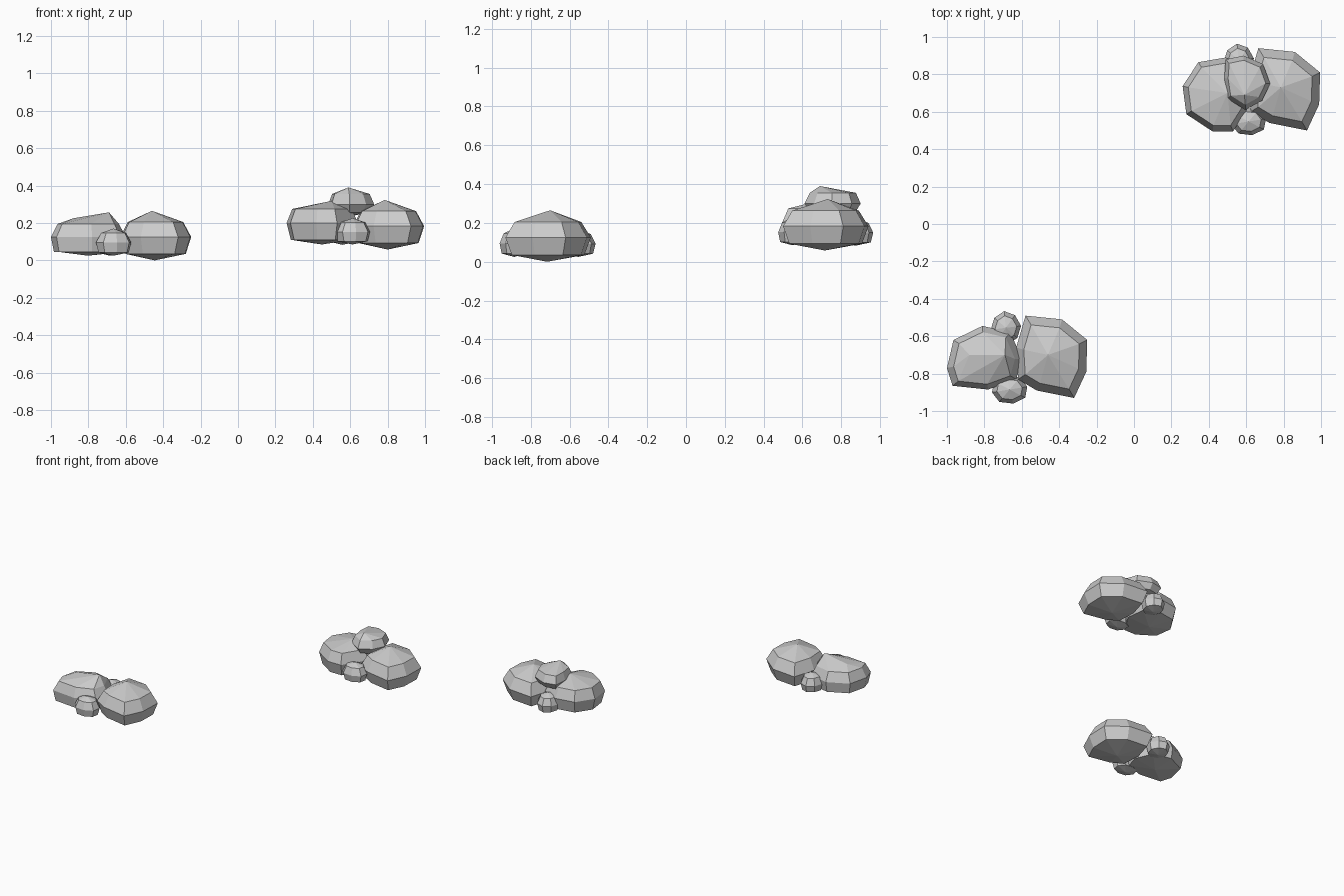
import bpy, bmesh, math
from mathutils import Vector

if "Cube" in bpy.data.objects:
    bpy.data.objects.remove(bpy.data.objects["Cube"])


def rock(name, outline, z, peak, offset=(0, 0, 0), top=0.78, low=0.85):
    """Faceted boulder: outline is the widest ring, z = bottom, low ring, waist, shoulder."""
    bm = bmesh.new()
    cx = sum(p[0] for p in outline) / len(outline)
    cy = sum(p[1] for p in outline) / len(outline)
    for height, s in ((z[1], low), (z[2], 1.0), (z[3], top)):
        for x, y in outline:
            bm.verts.new((cx + (x - cx) * s, cy + (y - cy) * s, height))
    bm.verts.new((cx, cy, z[0]))
    for p in peak:
        bm.verts.new(p)
    res = bmesh.ops.convex_hull(bm, input=bm.verts[:])
    loose = [v for v in bm.verts if not v.link_faces]
    bmesh.ops.delete(bm, geom=loose, context='VERTS')
    bmesh.ops.dissolve_limit(bm, angle_limit=math.radians(4),
                             verts=bm.verts[:], edges=bm.edges[:])
    bmesh.ops.translate(bm, verts=bm.verts[:], vec=Vector(offset))
    bmesh.ops.recalc_face_normals(bm, faces=bm.faces[:])
    me = bpy.data.meshes.new(name)
    bm.to_mesh(me)
    bm.free()
    ob = bpy.data.objects.new(name, me)
    bpy.context.collection.objects.link(ob)
    return ob


def pebble(name, c, r, z0, z1, turn):
    """Small eight-sided stone."""
    ring = []
    for i in range(8):
        a = i * math.tau / 8 + turn
        k = 1.02 if i % 2 else 0.98
        ring.append((c[0] + r[0] * k * math.cos(a), c[1] + r[1] * k * math.sin(a)))
    h = z1 - z0
    return rock(name, ring, (z0, z0 + 0.12 * h, z0 + 0.48 * h, z0 + 0.84 * h),
                [(c[0], c[1], z1)], top=0.72, low=0.86)


# big right-hand boulder, used in both clusters
big = [(-.58, -.49), (-.385, -.51), (-.25, -.62), (-.255, -.79),
       (-.32, -.93), (-.52, -.89), (-.62, -.83), (-.63, -.66)]
for label, off in (("low", (0, 0, 0)), ("high", (1.245, 1.43, .058))):
    rock(label + "_cluster_right_boulder", big, (0, .035, .125, .205),
         [(-.46, -.70, .265)], off)

# left-hand boulders
rock("low_cluster_left_boulder",
     [(-.965, -.62), (-.81, -.545), (-.66, -.58), (-.60, -.72),
      (-.63, -.83), (-.78, -.885), (-.97, -.865), (-1.0, -.77)],
     (.025, .045, .125, .195),
     [(-.88, -.70, .225), (-.69, -.70, .257)], top=.82, low=.92)
rock("high_cluster_left_boulder",
     [(.344, .865), (.49, .89), (.62, .83), (.64, .67),
      (.53, .495), (.42, .495), (.28, .587), (.26, .737)],
     (.085, .11, .2, .275), [(.50, .70, .318)], top=.84, low=.88)

# capping stone on the high cluster
rock("cap_stone",
     [(.49, .88), (.585, .90), (.69, .855), (.728, .75),
      (.685, .66), (.595, .61), (.50, .67), (.483, .78)],
     (.235, .255, .30, .355), [(.59, .69, .39)], top=.82, low=.8)

# small stones in the gaps, front and back
pebble("low_cluster_front_stone", (-.665, -.885), (.098, .078), .025, .17, .2)
pebble("high_cluster_front_stone", (.613, .548), (.096, .076), .085, .226, .2)
pebble("low_cluster_back_stone", (-.685, -.555), (.08, .088), .025, .165, .9)
pebble("high_cluster_back_stone", (.56, .875), (.08, .088), .083, .223, .9)
